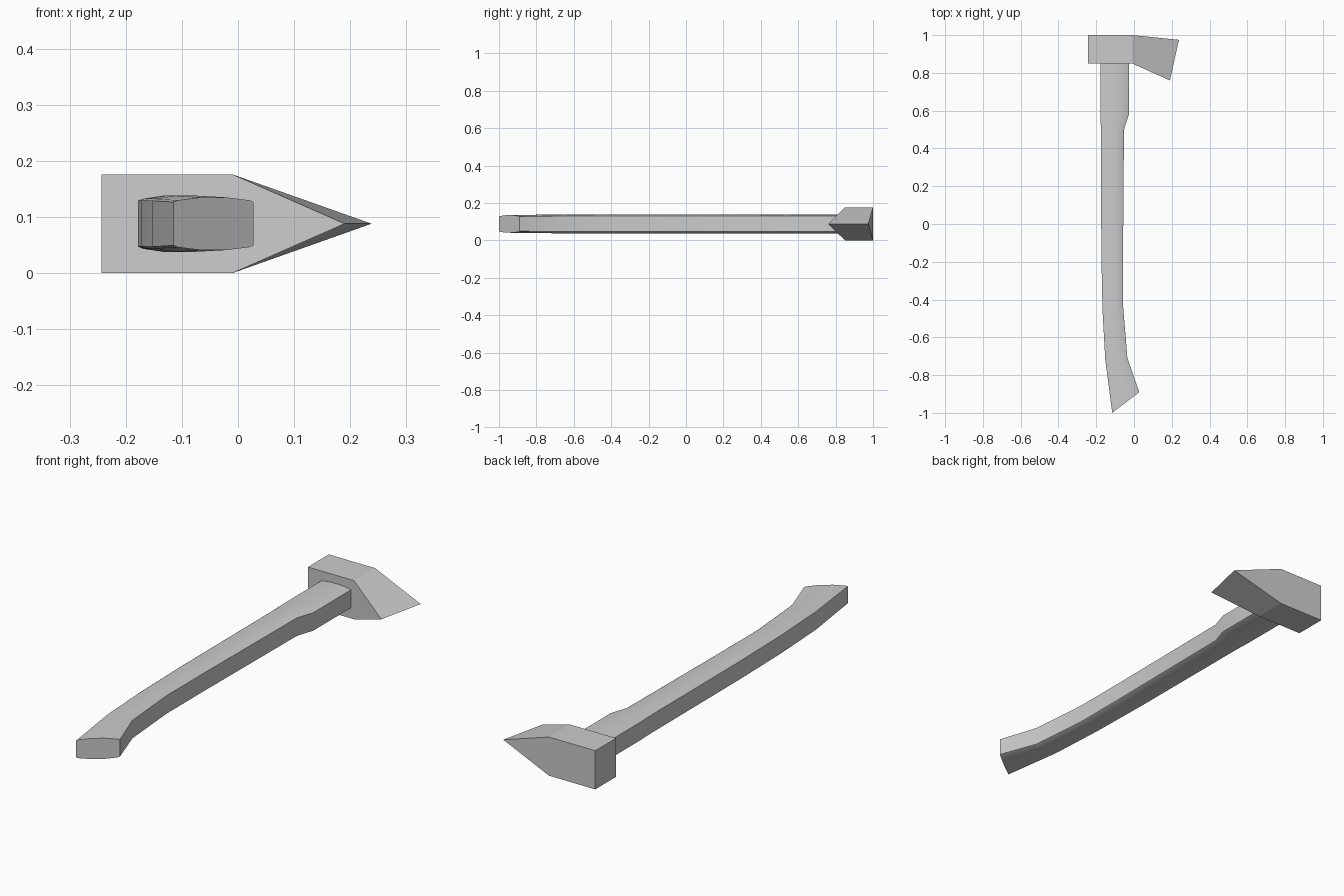
import bpy, math
from mathutils import Vector

if "Cube" in bpy.data.objects:
    bpy.data.objects.remove(bpy.data.objects["Cube"])

ZC = 0.088  # mid-height of the symmetric tool


def make_object(name, verts, faces):
    mesh = bpy.data.meshes.new(name)
    mesh.from_pydata(verts, [], faces)
    obj = bpy.data.objects.new(name, mesh)
    bpy.context.collection.objects.link(obj)
    return obj


# Head: square poll block tapering to a single cutting edge
block = [(-0.243, 0.85), (-0.01, 0.85), (-0.01, 1.0), (-0.243, 1.0)]
verts = [(x, y, z) for z in (0, 2 * ZC) for x, y in block]
verts += [(0.19, 0.76, ZC), (0.238, 0.975, ZC)]
faces = [(3, 2, 1, 0), (4, 5, 6, 7), (0, 4, 7, 3),
         (0, 1, 8, 5, 4), (3, 7, 6, 9, 2),
         (5, 8, 9, 6), (2, 9, 8, 1)]
make_object("axe_head", verts, faces)

# Handle: lofted stations (back edge, front edge, half thickness)
stations = [
    ((-0.115, -1.0), (0.028, -0.89), 0.047),
    ((-0.152, -0.72), (-0.035, -0.71), 0.05),
    ((-0.167, -0.45), (-0.058, -0.43), 0.05),
    ((-0.173, -0.15), (-0.058, -0.15), 0.05),
    ((-0.175, 0.5), (-0.053, 0.5), 0.05),
    ((-0.178, 0.58), (-0.027, 0.58), 0.05),
    ((-0.178, 0.86), (-0.027, 0.86), 0.05),
]
# Crowned half-section: (fraction across, fraction of half thickness)
half = [(0.0, 0.82), (0.05, 0.89), (0.34, 1.0), (0.66, 1.0), (0.95, 0.89), (1.0, 0.82)]
section = half + [(t, -h) for t, h in reversed(half)]
n = len(section)

verts, faces = [], []
for back, front, thick in stations:
    a, b = Vector(back), Vector(front)
    for t, h in section:
        p = a.lerp(b, t)
        verts.append((p.x, p.y, ZC + h * thick))
for s in range(len(stations) - 1):
    for i in range(n):
        j = (i + 1) % n
        faces.append((s * n + i, (s + 1) * n + i, (s + 1) * n + j, s * n + j))
faces.append(tuple(range(n)))
faces.append(tuple(reversed(range(len(verts) - n, len(verts)))))
handle = make_object("handle", verts, faces)

# Consistent outward normals; soft crown on the handle
import bmesh
for obj in bpy.context.collection.objects:
    bm = bmesh.new()
    bm.from_mesh(obj.data)
    bmesh.ops.recalc_face_normals(bm, faces=bm.faces)
    bm.to_mesh(obj.data)
    bm.free()
bpy.context.view_layer.objects.active = handle
handle.select_set(True)
bpy.ops.object.shade_smooth_by_angle(angle=math.radians(25))
